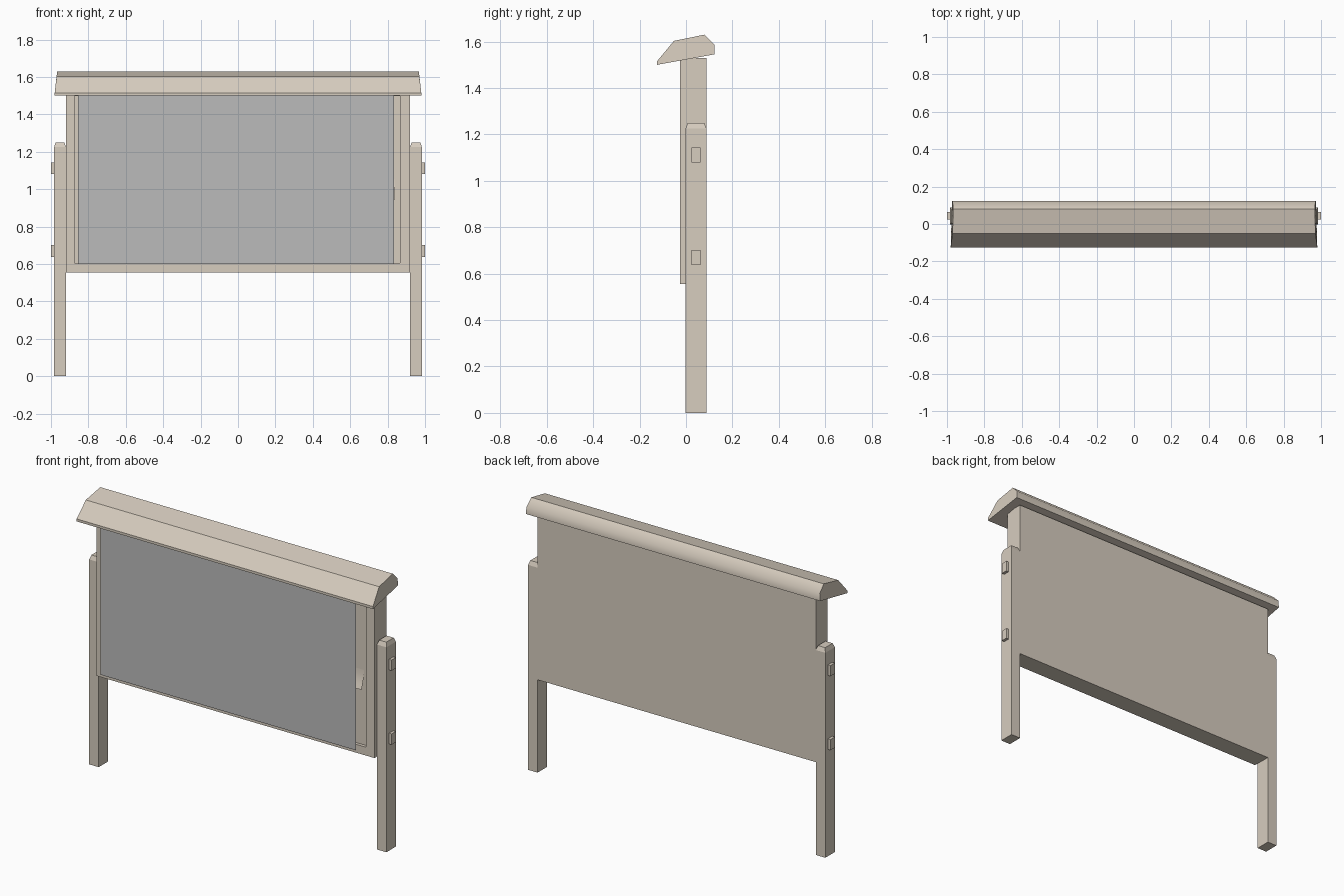
import bpy, bmesh, math

if "Cube" in bpy.data.objects:
    bpy.data.objects.remove(bpy.data.objects["Cube"])


def material(name, rgb):
    m = bpy.data.materials.new(name)
    m.diffuse_color = (*rgb, 1)
    m.use_nodes = True
    m.node_tree.nodes["Principled BSDF"].inputs["Base Color"].default_value = m.diffuse_color
    return m


WOOD = material("wood", (0.68, 0.61, 0.52))
GREY = material("glass_grey", (0.5, 0.5, 0.5))


def finish(name, bm, mat):
    bmesh.ops.recalc_face_normals(bm, faces=bm.faces)
    me = bpy.data.meshes.new(name)
    bm.to_mesh(me)
    bm.free()
    ob = bpy.data.objects.new(name, me)
    bpy.context.collection.objects.link(ob)
    if mat:
        me.materials.append(mat)
    return ob


def loft(name, loops, mat, smooth=()):
    """Skin matching point loops and cap both ends."""
    bm = bmesh.new()
    rings = [[bm.verts.new(p) for p in loop] for loop in loops]
    for a, b in zip(rings, rings[1:]):
        n = len(a)
        for i in range(n):
            j = (i + 1) % n
            f = bm.faces.new((a[i], a[j], b[j], b[i]))
            f.smooth = i in smooth
    bm.faces.new(rings[0])
    bm.faces.new(rings[-1])
    return finish(name, bm, mat)


def rect_xz(x0, x1, z0, z1, y):
    return [(x0, y, z0), (x1, y, z0), (x1, y, z1), (x0, y, z1)]


def rect_xy(x0, x1, y0, y1, z):
    return [(x0, y0, z), (x1, y0, z), (x1, y1, z), (x0, y1, z)]


# Display board with a shallow recess in the front
loft("board", [rect_xz(-0.92, 0.92, 0.555, 1.53, 0.088),
               rect_xz(-0.92, 0.92, 0.555, 1.53, -0.025),
               rect_xz(-0.875, 0.865, 0.605, 1.498, -0.025),
               rect_xz(-0.875, 0.865, 0.605, 1.498, -0.006)], WOOD)

# Roof cap: half width, y, z; the rounded back is smooth
profile = [(0.98, -0.125, 1.50), (0.98, -0.125, 1.515), (0.97, -0.052, 1.603),
           (0.967, 0.08, 1.63), (0.97, 0.122, 1.588), (0.973, 0.122, 1.545)]
loft("roof", [[(s * x, y, z) for x, y, z in profile] for s in (-1, 1)],
     WOOD, smooth=(3, 4))

for side, s in (("left", -1), ("right", 1)):
    # Side post with a chamfered top
    x0, x1 = sorted((s * 0.92, s * 0.983))
    loft(side + "_post", [rect_xy(x0, x1, -0.002, 0.088, 0),
                          rect_xy(x0, x1, -0.002, 0.088, 1.225),
                          rect_xy(x0 + 0.008, x1 - 0.008, 0.008, 0.078, 1.25)], WOOD)
    # Pegs through the post
    x0, x1 = sorted((s * 0.91, s * 1.0))
    for level, z in (("lower", 0.67), ("upper", 1.112)):
        loft(f"{side}_{level}_peg", [rect_xy(x0, x1, 0.023, 0.063, z - 0.032),
                                     rect_xy(x0, x1, 0.023, 0.063, z + 0.032)], WOOD)

# Thin front pane standing off the board
bm = bmesh.new()
bm.faces.new([bm.verts.new(p) for p in rect_xz(-0.855, 0.835, 0.60, 1.503, -0.08)])
finish("glass_pane", bm, GREY)


# Curled notices pinned behind the pane: centre x, centre z, width, height
def notice(name, x, z, w, h, n=4):
    bm = bmesh.new()
    rows = []
    for i in range(n + 1):
        t = i / n
        y = -0.010 - 0.024 * t ** 2
        rows.append([bm.verts.new((x + k * w / 2, y, z + h / 2 - h * t)) for k in (-1, 1)])
    for a, b in zip(rows, rows[1:]):
        bm.faces.new((a[0], b[0], b[1], a[1])).smooth = True
    finish(name, bm, WOOD)


for i, spec in enumerate([(-0.6, 1.20, 0.22, 0.30), (-0.25, 1.22, 0.2, 0.26),
                          (0.15, 1.2, 0.24, 0.32), (0.52, 1.25, 0.2, 0.28),
                          (-0.4, 0.9, 0.22, 0.28), (0.3, 0.88, 0.2, 0.26),
                          (0.74, 1.0, 0.2, 0.11)]):
    notice(f"notice_{i + 1}", *spec)
